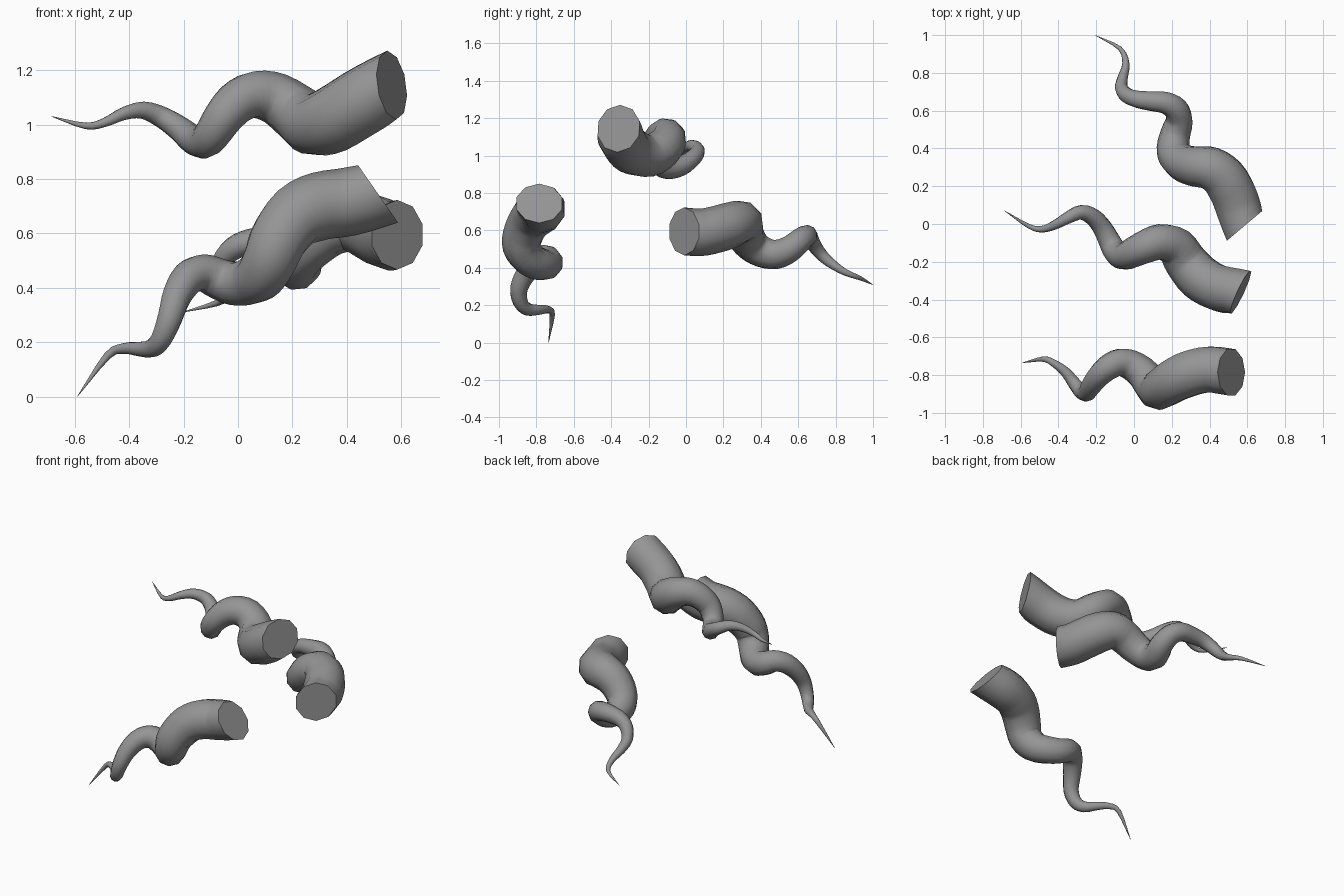
import bpy, bmesh, math
from mathutils import Vector

if "Cube" in bpy.data.objects:
    bpy.data.objects.remove(bpy.data.objects["Cube"], do_unlink=True)

SIDES = 10
STEPS = 3

# Plain grey skin
grey = bpy.data.materials.new("plain_grey")
grey.use_nodes = True
colour = (0.3, 0.3, 0.3, 1)
grey.diffuse_color = colour
grey.node_tree.nodes["Principled BSDF"].inputs["Base Color"].default_value = colour

# Taper shared by all tentacles: (fraction of length, radius)
TAPER = [(0, .128), (.15, .125), (.28, .107), (.5, .071),
         (.72, .04), (.86, .018), (1, .001)]


def taper(t):
    for (t0, r0), (t1, r1) in zip(TAPER, TAPER[1:]):
        if t <= t1:
            return r0 + (r1 - r0) * (t - t0) / (t1 - t0)
    return TAPER[-1][1]


def smooth_path(points):
    """Catmull-Rom curve through the given points."""
    p = [Vector(q) for q in points]
    p = [2 * p[0] - p[1]] + p + [2 * p[-1] - p[-2]]
    path = []
    for a, b, c, d in zip(p, p[1:], p[2:], p[3:]):
        for k in range(STEPS):
            t = k / STEPS
            path.append(0.5 * (2 * b + (c - a) * t
                               + (2 * a - 5 * b + 4 * c - d) * t ** 2
                               + (3 * b - a - 3 * c + d) * t ** 3))
    return path + [p[-2]]


def tentacle(name, points, cap_direction):
    """Sweep a tapering tube along the path, with a slanted flat base."""
    path = smooth_path(points)
    dist = [0]
    for a, b in zip(path, path[1:]):
        dist.append(dist[-1] + (b - a).length)
    cap = -Vector(cap_direction).normalized()
    bm = bmesh.new()
    rings = []
    side = Vector((0, 0, 1))
    for i, centre in enumerate(path):
        ahead = path[min(i + 1, len(path) - 1)]
        behind = path[max(i - 1, 0)]
        tangent = (ahead - behind).normalized()
        normal = cap.lerp(tangent, min(1, dist[i] / 0.14)).normalized()
        # Carry the side vector along so the tube does not twist
        side = (side - normal * side.dot(normal)).normalized()
        other = normal.cross(side)
        radius = taper(dist[i] / dist[-1])
        ring = []
        for k in range(SIDES):
            angle = math.tau * k / SIDES
            offset = side * math.cos(angle) + other * math.sin(angle)
            ring.append(bm.verts.new(centre + offset * radius))
        rings.append(ring)
    for low, high in zip(rings, rings[1:]):
        for k in range(SIDES):
            n = (k + 1) % SIDES
            bm.faces.new((low[k], low[n], high[n], high[k]))
    bm.faces.new(rings[0][::-1])
    bm.faces.new(rings[-1])
    bmesh.ops.recalc_face_normals(bm, faces=bm.faces)
    mesh = bpy.data.meshes.new(name)
    bm.to_mesh(mesh)
    bm.free()
    mesh.materials.append(grey)
    obj = bpy.data.objects.new(name, mesh)
    bpy.context.collection.objects.link(obj)
    bpy.ops.object.select_all(action='DESELECT')
    obj.select_set(True)
    bpy.context.view_layer.objects.active = obj
    bpy.ops.object.shade_smooth_by_angle(angle=math.radians(50))


# Upper tentacle
tentacle("upper_tentacle", [
    (.565, -.36, 1.145), (.45, -.34, 1.08), (.35, -.285, 1.02),
    (.275, -.2, 1), (.22, -.12, 1.04), (.14, -.095, 1.095),
    (.06, -.12, 1.11), (-.005, -.15, 1.08), (-.055, -.17, 1.025),
    (-.095, -.15, .965), (-.125, -.1, .935), (-.165, -.025, .945),
    (-.215, .035, .985), (-.28, .062, 1.027), (-.35, .033, 1.053),
    (-.42, -.005, 1.04), (-.49, -.028, 1.008), (-.56, -.01, .995),
    (-.685, .07, 1.03)], (.9, -.42, .14))

# Front tentacle, reaching down to the ground
tentacle("front_tentacle", [
    (.515, -.785, .745), (.4, -.77, .715), (.3, -.79, .7),
    (.212, -.83, .66), (.15, -.87, .58), (.12, -.877, .51),
    (.085, -.84, .45), (.04, -.785, .422), (-.02, -.745, .417),
    (-.075, -.733, .435), (-.13, -.755, .455), (-.183, -.8, .435),
    (-.225, -.855, .37), (-.25, -.893, .29), (-.28, -.885, .215),
    (-.315, -.845, .178), (-.36, -.787, .175), (-.42, -.74, .177),
    (-.48, -.715, .15), (-.59, -.735, .001)], (.82, 0, .57))

# Back tentacle
tentacle("back_tentacle", [
    (.585, -.01, .595), (.555, .08, .59), (.525, .16, .605),
    (.475, .245, .63), (.405, .295, .645), (.33, .305, .62),
    (.268, .32, .57), (.222, .355, .52), (.207, .41, .485),
    (.22, .48, .472), (.24, .55, .498), (.22, .61, .545),
    (.165, .642, .57), (.095, .65, .572), (.02, .66, .562),
    (-.035, .68, .53), (-.067, .72, .475), (-.06, .775, .425),
    (-.043, .85, .377), (-.075, .93, .345), (-.205, .999, .31)],
    (.64, -.76, 0))
